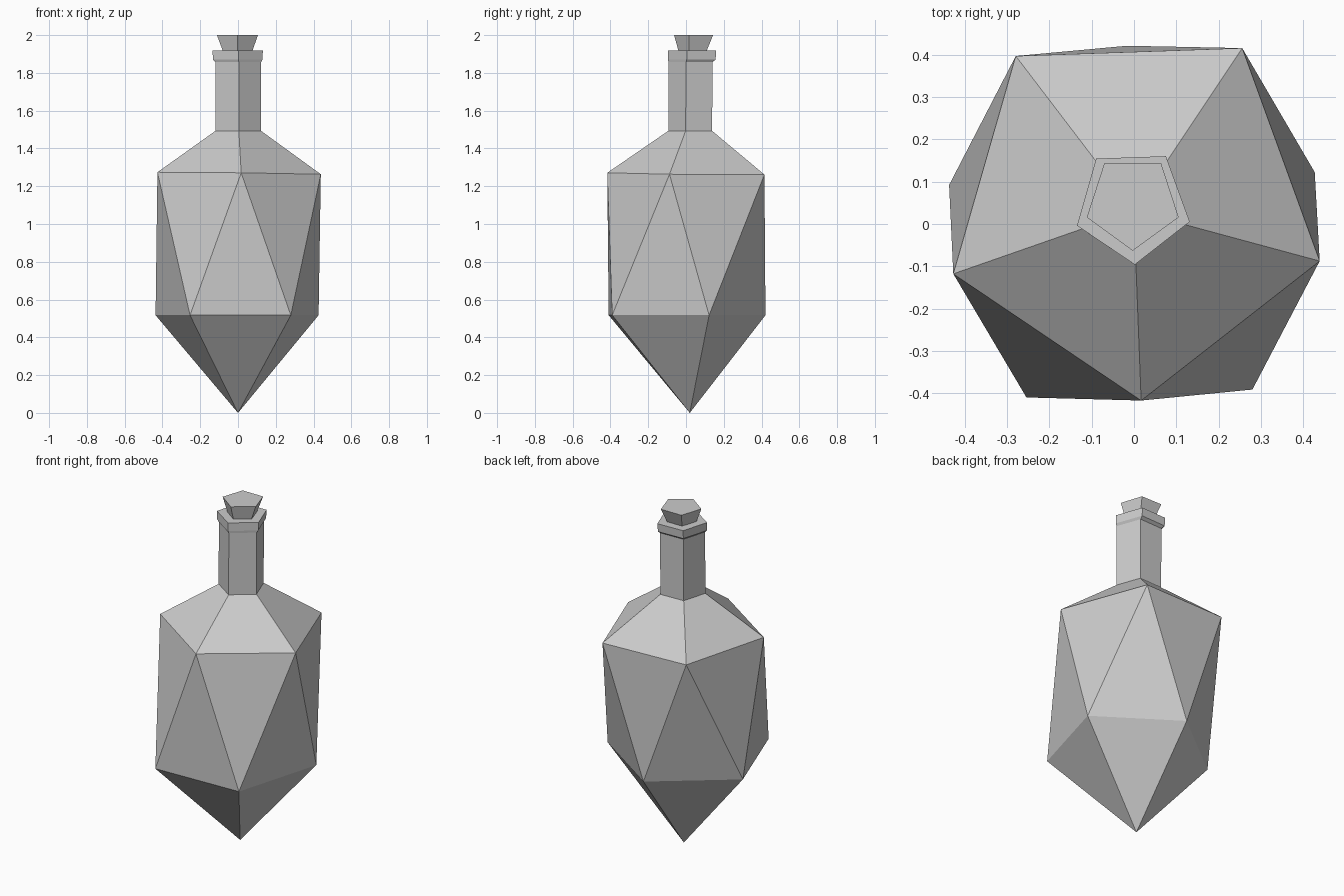
import bpy
import bmesh
from math import cos, sin, radians

if "Cube" in bpy.data.objects:
    bpy.data.objects.remove(bpy.data.objects["Cube"])

SIDES = 5


def ring(bm, r, cx, cy, z, angle=-88, tilt=(0, 0)):
    """Pentagon of vertices, optionally tilted slightly."""
    verts = []
    for i in range(SIDES):
        a = radians(angle + 72 * i)
        x, y = cx + r * cos(a), cy + r * sin(a)
        verts.append(bm.verts.new((x, y, z + tilt[0] * x + tilt[1] * y)))
    return verts


def bridge(bm, lo, hi):
    for i in range(SIDES):
        j = (i + 1) % SIDES
        bm.faces.new((lo[i], lo[j], hi[j], hi[i]))


def finish(bm, name):
    bmesh.ops.recalc_face_normals(bm, faces=bm.faces)
    mesh = bpy.data.meshes.new(name)
    bm.to_mesh(mesh)
    bm.free()
    bpy.context.collection.objects.link(bpy.data.objects.new(name, mesh))


# Faceted body, shoulder, neck and lip as one shell
bm = bmesh.new()
tip = bm.verts.new((0, 0.02, 0))
lower = ring(bm, 0.454, 0, -0.033, 0.517, angle=-52)
upper = ring(bm, 0.455, 0.001, 0.038, 1.268, tilt=(-0.012, -0.008))
for i in range(SIDES):
    j = (i + 1) % SIDES
    bm.faces.new((tip, lower[j], lower[i]))
    bm.faces.new((upper[i], lower[i], upper[j]))
    bm.faces.new((lower[i], lower[j], upper[j]))
previous = upper
for r, cx, cy, z in [(0.127, 0, 0.033, 1.493), (0.127, 0, 0.035, 1.857),
                     (0.138, -0.003, 0.042, 1.87), (0.14, -0.003, 0.044, 1.918)]:
    current = ring(bm, r, cx, cy, z)
    bridge(bm, previous, current)
    previous = current
bm.faces.new(previous)
finish(bm, "bottle")

# Flared stopper
bm = bmesh.new()
base = ring(bm, 0.08, -0.002, 0.042, 1.91, angle=-90)
top = ring(bm, 0.114, -0.003, 0.051, 2.0, angle=-90)
bridge(bm, base, top)
bm.faces.new(base)
bm.faces.new(top)
finish(bm, "stopper")
